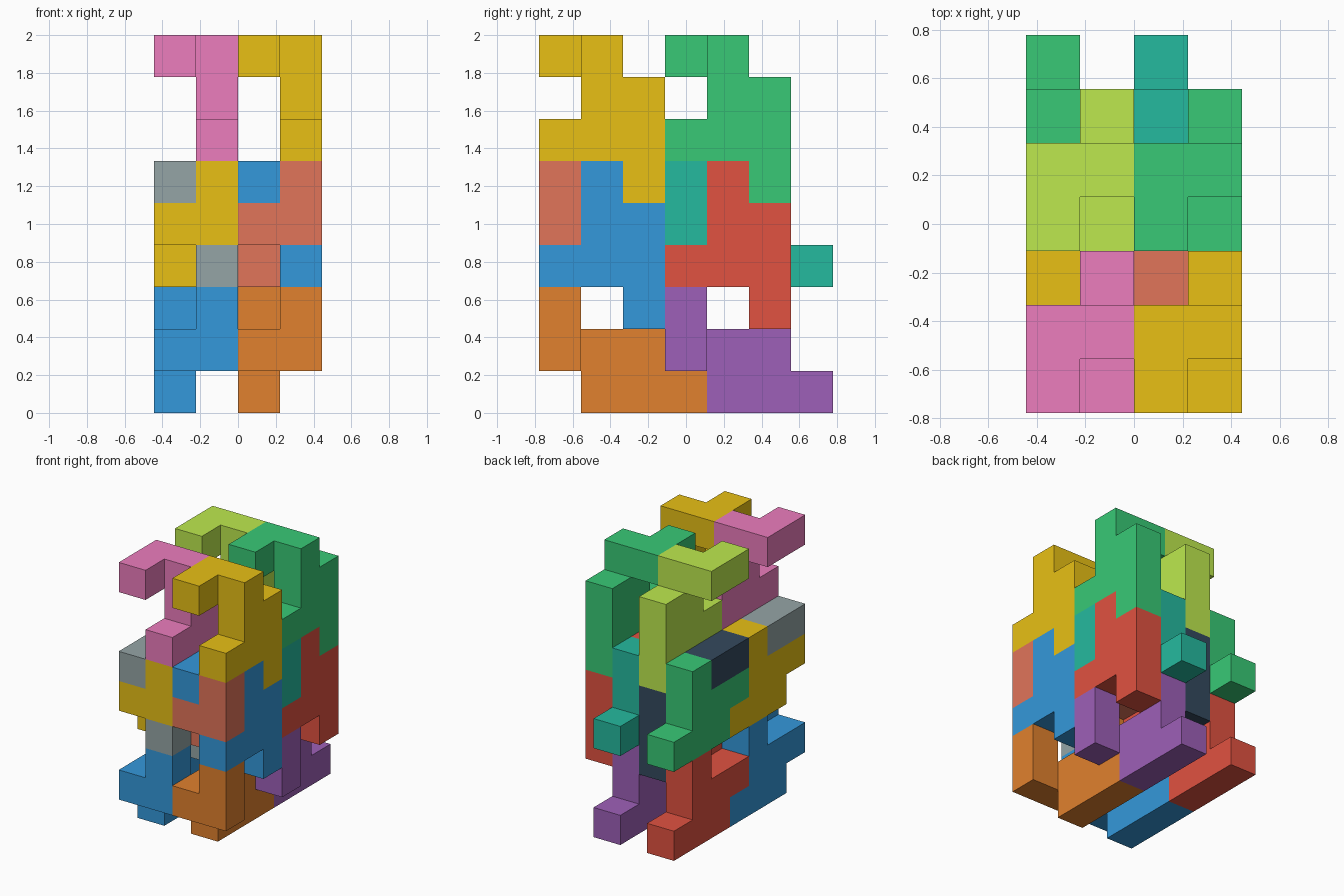
import bpy, bmesh, math
from mathutils import Vector

if "Cube" in bpy.data.objects:
    bpy.data.objects.remove(bpy.data.objects["Cube"])

U = 2 / 9                          # edge of one cube cell
OFFSET = Vector((-2, -3.5, 0))     # centres the 4 x 7 x 9 cell stack

# Two interlocking nine-cube pieces that tile on a 2 x 3 x 3 lattice
LOWER = [(1, 0, 2), (1, 0, 1), (0, 2, 2)] \
    + [(0, y, 1) for y in range(3)] + [(0, y, 0) for y in (1, 2, 3)]
UPPER = [(0, 0, 5), (0, 1, 5), (1, 1, 5), (1, 1, 4), (1, 2, 4), (1, 2, 2)] \
    + [(1, y, 3) for y in range(3)]

COLORS = {
    "blue": "3498DB", "red": "E15241", "green": "38C976", "yellow": "E8C015",
    "purple": "9E60B8", "orange": "E1812E", "teal": "25BA9F", "navy": "34495E",
    "salmon": "E1755A", "grey": "95A5A6", "pink": "EC7DBD", "lime": "BDE94E",
}


def material(name):
    mat = bpy.data.materials.get(name) or bpy.data.materials.new(name)
    srgb = [int(COLORS[name][i:i + 2], 16) / 255 for i in (0, 2, 4)]
    mat.diffuse_color = [((c + 0.055) / 1.055) ** 2.4 for c in srgb] + [1]
    mat.use_nodes = True
    mat.node_tree.nodes["Principled BSDF"].inputs["Base Color"].default_value = mat.diffuse_color
    return mat


def piece(name, cells, shift, color):
    """Join cube cells into one clean shell with no inner faces."""
    bm = bmesh.new()
    filled = set(cells)
    for cell in cells:
        centre = Vector(cell) + Vector((0.5, 0.5, 0.5))
        for axis in range(3):
            for sign in (-1, 1):
                n = Vector((0, 0, 0))
                n[axis] = sign
                if tuple(int(a + b) for a, b in zip(cell, n)) in filled:
                    continue
                a = Vector((0, 0, 0))
                a[(axis + 1) % 3] = 0.5
                b = n.cross(a)
                mid = centre + n * 0.5
                corners = (mid - a - b, mid + a - b, mid + a + b, mid - a + b)
                bm.faces.new([bm.verts.new((p + shift + OFFSET) * U) for p in corners])
    bmesh.ops.remove_doubles(bm, verts=bm.verts, dist=1e-4)
    bmesh.ops.dissolve_limit(bm, angle_limit=math.radians(1),
                             verts=bm.verts, edges=bm.edges)
    bmesh.ops.recalc_face_normals(bm, faces=bm.faces)
    mesh = bpy.data.meshes.new(name)
    bm.to_mesh(mesh)
    bm.free()
    mesh.materials.append(material(color))
    bpy.context.collection.objects.link(bpy.data.objects.new(name, mesh))


# Each layer: four copies, front-left, back-left, front-right, back-right
LAYERS = [
    ("bottom_piece", LOWER, 0, ("blue", "red", "orange", "purple")),
    ("lower_middle_piece", LOWER, 3, ("yellow", "green", "salmon", "teal")),
    ("upper_middle_piece", UPPER, 0, ("grey", "navy", "blue", "red")),
    ("top_piece", UPPER, 3, ("pink", "lime", "yellow", "green")),
]
SPOTS = [("front_left", 0, 0), ("back_left", 0, 3),
         ("front_right", 2, 0), ("back_right", 2, 3)]

for layer, cells, z, colors in LAYERS:
    for (spot, x, y), color in zip(SPOTS, colors):
        piece(f"{layer}_{spot}", cells, Vector((x, y, z)), color)
